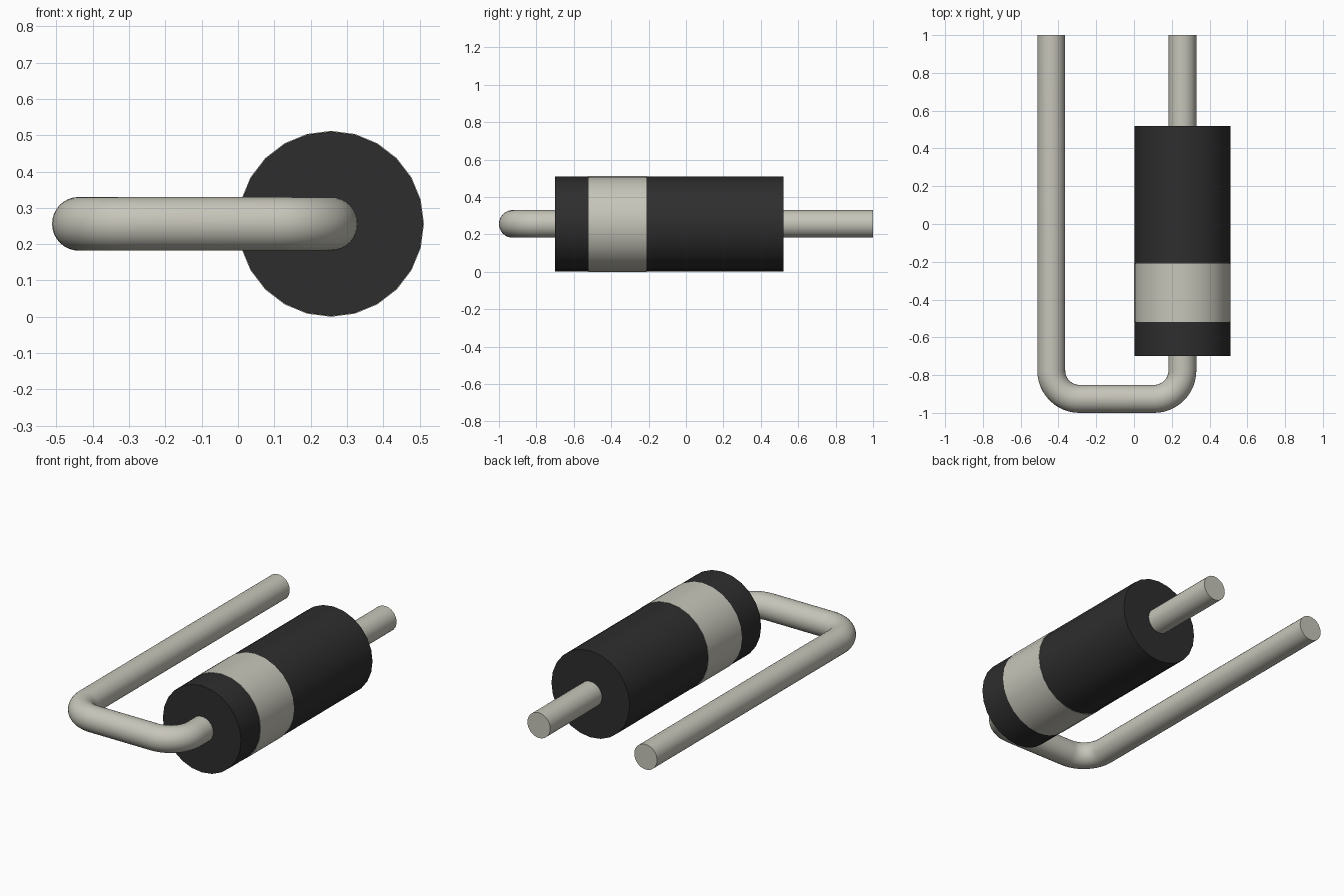
import bpy
import bmesh
from math import sin, cos, pi, radians
from mathutils import Vector, Matrix

cube = bpy.data.objects.get("Cube")
if cube:
    bpy.data.objects.remove(cube, do_unlink=True)


def material(name, rgb):
    mat = bpy.data.materials.new(name)
    mat.use_nodes = True
    mat.diffuse_color = (*rgb, 1)
    mat.node_tree.nodes["Principled BSDF"].inputs["Base Color"].default_value = (*rgb, 1)
    return mat


black = material("black_casing", (0.027, 0.027, 0.027))
silver = material("warm_silver", (0.57, 0.56, 0.49))

AXIS_X, AXIS_Z = 0.256, 0.256
WIRE_X, WIRE_R = -0.438, 0.074
BODY_FRONT, BODY_BACK = -0.70, 0.52
BAND_FRONT, BAND_BACK = -0.52, -0.21


def finish(name, bm, mats):
    bmesh.ops.recalc_face_normals(bm, faces=bm.faces)
    mesh = bpy.data.meshes.new(name)
    bm.to_mesh(mesh)
    bm.free()
    for m in mats:
        mesh.materials.append(m)
    ob = bpy.data.objects.new(name, mesh)
    bpy.context.collection.objects.link(ob)
    bpy.ops.object.select_all(action='DESELECT')
    ob.select_set(True)
    bpy.context.view_layer.objects.active = ob
    bpy.ops.object.shade_smooth_by_angle(angle=radians(35))
    return ob


def skin(rings, bm):
    """Bridge successive rings of points and cap both ends."""
    loops = [[bm.verts.new(p) for p in ring] for ring in rings]
    n = len(loops[0])
    for a, b in zip(loops, loops[1:]):
        for i in range(n):
            j = (i + 1) % n
            bm.faces.new((a[i], a[j], b[j], b[i]))
    bm.faces.new(loops[0])
    bm.faces.new(loops[-1])


def ring(centre, across, radius, sides):
    """Circle spanned by the direction 'across' and the z axis."""
    up = Vector((0, 0, 1))
    turns = [2 * pi * i / sides for i in range(sides)]
    return [centre + radius * (cos(t) * across + sin(t) * up) for t in turns]


def tube(name, path):
    """Sweep a round wire along a flat path of (point, sideways direction)."""
    bm = bmesh.new()
    skin([ring(p, side, WIRE_R, 32) for p, side in path], bm)
    return finish(name, bm, [silver])


# Cylindrical casing with a slightly raised polarity band
profile = [(BODY_FRONT, 0.254), (BAND_FRONT, 0.254), (BAND_FRONT, 0.256),
           (BAND_BACK, 0.256), (BAND_BACK, 0.254), (BODY_BACK, 0.254)]
bm = bmesh.new()
side = Vector((1, 0, 0))
skin([ring(Vector((AXIS_X, y, AXIS_Z)), side, r, 24) for y, r in profile], bm)
for f in bm.faces:
    y = f.calc_center_median().y
    f.material_index = int(BAND_FRONT - 0.001 < y < BAND_BACK + 0.001)
finish("casing", bm, [black, silver])

# Short straight lead at the back
tube("back_lead", [(Vector((AXIS_X, y, AXIS_Z)), side) for y in (BODY_BACK, 1.0)])

# Long lead leaving the front, bent twice and running back beside the casing
BEND, STEPS = 0.15, 12
bend_y = -1.0 + WIRE_R + BEND
path = [(Vector((AXIS_X, BODY_FRONT, AXIS_Z)), side)]
for cx, start in ((AXIS_X - BEND, 0), (WIRE_X + BEND, -pi / 2)):
    for i in range(STEPS + 1):
        a = start - pi / 2 * i / STEPS
        out = Vector((cos(a), sin(a), 0))
        path.append((Vector((cx, bend_y, AXIS_Z)) + BEND * out, out))
path.append((Vector((WIRE_X, 1.0, AXIS_Z)), -side))
tube("bent_lead", path)
